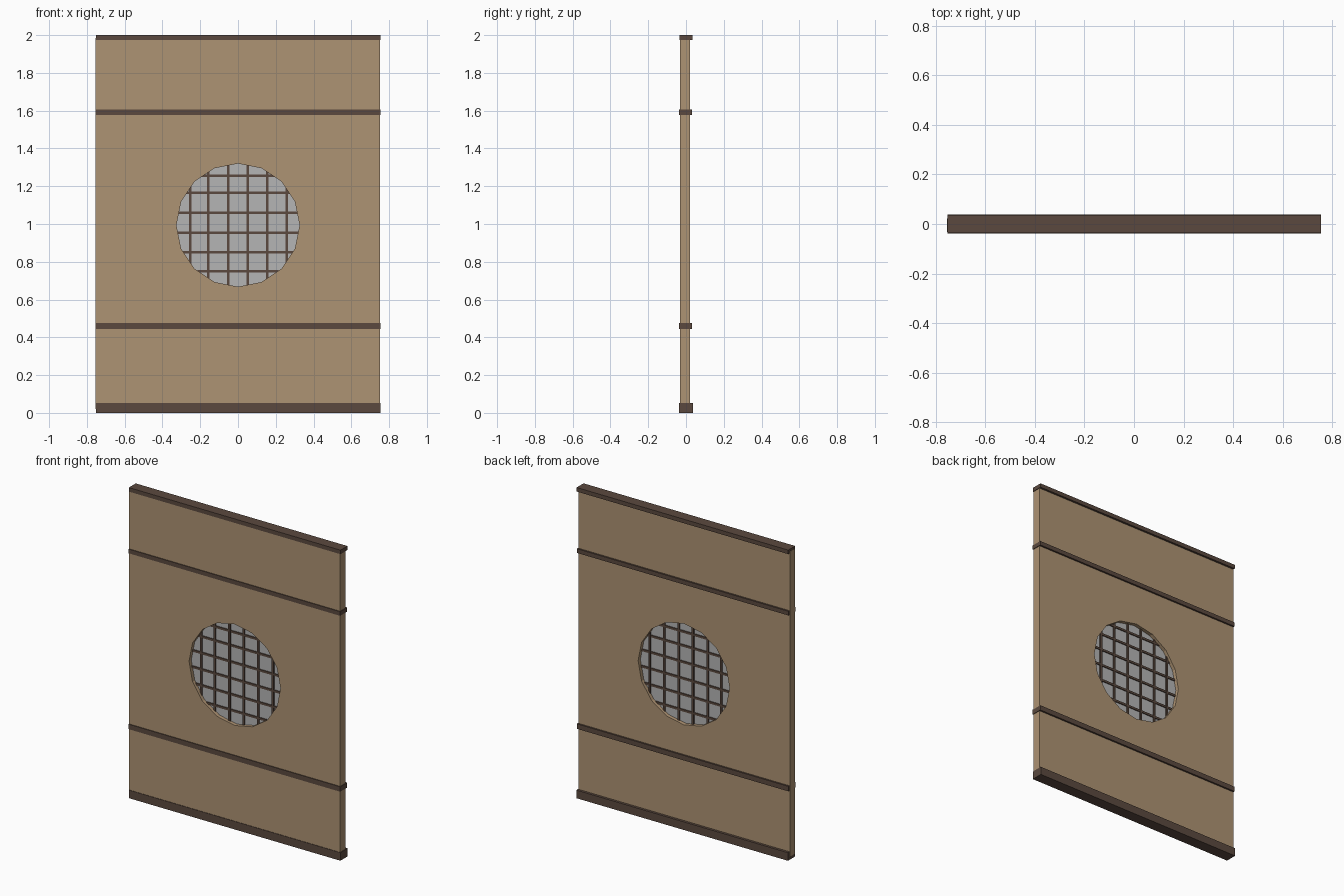
import bpy, math

if "Cube" in bpy.data.objects:
    bpy.data.objects.remove(bpy.data.objects["Cube"])


def material(name, srgb):
    m = bpy.data.materials.new(name)
    lin = [((c / 255 + 0.055) / 1.055) ** 2.4 for c in srgb]
    m.diffuse_color = (*lin, 1)
    m.use_nodes = True
    m.node_tree.nodes["Principled BSDF"].inputs["Base Color"].default_value = m.diffuse_color
    return m


TAN = material("tan_board", (174, 147, 115))
DARK = material("dark_wood", (91, 73, 63))
PAPER = material("grey_paper", (181, 181, 181))


def box(name, x, y, z, mat):
    """Box from (min, max) ranges."""
    bpy.ops.mesh.primitive_cube_add(size=1)
    o = bpy.context.object
    o.name = name
    for v in o.data.vertices:
        v.co = [r[0] + (c + 0.5) * (r[1] - r[0]) for c, r in zip(v.co, (x, y, z))]
    o.data.materials.append(mat)
    return o


def disc(name, radius, y, depth, mat):
    """16-sided disc facing the front, with corners at top and sides."""
    bpy.ops.mesh.primitive_cylinder_add(vertices=16, radius=radius, depth=depth,
                                        location=(0, y, CZ), rotation=(math.pi / 2, 0, 0))
    o = bpy.context.object
    o.name = name
    o.data.materials.append(mat)
    return o


CZ, R = 0.994, 0.326          # window centre height and radius
YF, YB = -0.033, 0.022        # panel front and back

# Main board with a round window cut through it
panel = box("panel", (-0.755, 0.751), (YF, YB), (0.02, 1.985), TAN)
cutter = disc("window_cutter", R, 0, 0.3, TAN)
cutter.hide_render = True
mod = panel.modifiers.new("window", "BOOLEAN")
mod.operation, mod.solver, mod.object = "DIFFERENCE", "EXACT", cutter
bpy.context.view_layer.objects.active = panel
bpy.ops.object.modifier_apply(modifier=mod.name)
bpy.data.objects.remove(cutter)

# Horizontal rails
X = (-0.753, 0.755)
box("base_rail", X, (-0.036, 0.038), (0, 0.052), DARK)
box("lower_rail", X, (-0.038, 0.033), (0.445, 0.477), DARK)
box("upper_rail", X, (-0.038, 0.033), (1.578, 1.605), DARK)
box("top_rail", X, (-0.035, 0.035), (1.974, 2.0), DARK)

# Paper behind the lattice
YM = (YF + YB) / 2
disc("window_paper", R + 0.004, YM, 0.008, PAPER)

# Lattice bars, each as long as its chord of the window
W, T = 0.007, 0.011
for i, x in enumerate((-0.253, -0.157, -0.051, 0.051, 0.154, 0.258)):
    h = math.sqrt(R * R - x * x)
    box(f"lattice_upright_{i}", (x - W, x + W), (YM - T, YM + T), (CZ - h, CZ + h), DARK)
for i, z in enumerate((0.749, 0.851, 0.954, 1.06, 1.166, 1.256)):
    h = math.sqrt(R * R - (z - CZ) ** 2)
    box(f"lattice_crossbar_{i}", (-h, h), (YM - T + 0.001, YM + T - 0.001),
        (z - W, z + W), DARK)
